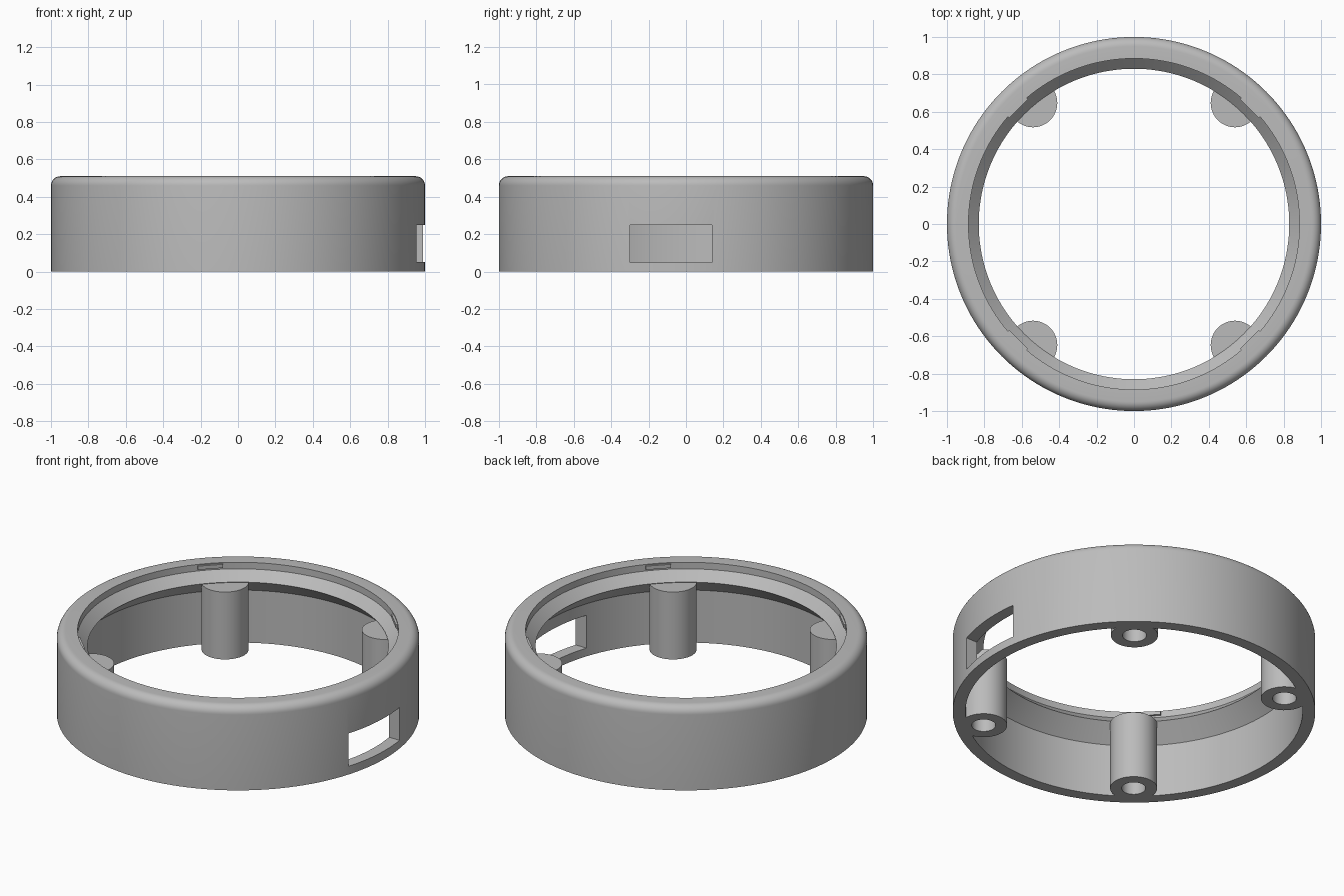
import bpy, bmesh, math
from mathutils import Matrix

if "Cube" in bpy.data.objects:
    bpy.data.objects.remove(bpy.data.objects["Cube"])

grey = bpy.data.materials.new("plain grey")
grey.use_nodes = True
colour = (0.5, 0.5, 0.5, 1)
grey.diffuse_color = colour
grey.node_tree.nodes["Principled BSDF"].inputs["Base Color"].default_value = colour


def add_object(name, bm):
    bmesh.ops.recalc_face_normals(bm, faces=bm.faces)
    mesh = bpy.data.meshes.new(name)
    bm.to_mesh(mesh)
    bm.free()
    mesh.materials.append(grey)
    obj = bpy.data.objects.new(name, mesh)
    bpy.context.collection.objects.link(obj)
    return obj


def lathe(name, profile, steps=160):
    """Spin a closed (radius, height) profile into a ring."""
    bm = bmesh.new()
    verts = [bm.verts.new((r, 0, z)) for r, z in profile]
    edges = [bm.edges.new((a, b)) for a, b in zip(verts, verts[1:] + verts[:1])]
    bmesh.ops.spin(bm, geom=verts + edges, cent=(0, 0, 0), axis=(0, 0, 1),
                   angle=math.tau, steps=steps, use_duplicate=False)
    bmesh.ops.remove_doubles(bm, verts=bm.verts, dist=1e-4)
    return add_object(name, bm)


def cylinder(name, x, y, z0, z1, radius):
    bm = bmesh.new()
    bmesh.ops.create_cone(bm, cap_ends=True, segments=48, radius1=radius, radius2=radius,
                          depth=z1 - z0, matrix=Matrix.Translation((x, y, (z0 + z1) / 2)))
    return add_object(name, bm)


def box(name, centre, size, turn=0):
    bm = bmesh.new()
    matrix = (Matrix.Rotation(turn, 4, "Z") @ Matrix.Translation(centre)
              @ Matrix.Diagonal((*size, 1)))
    bmesh.ops.create_cube(bm, size=1, matrix=matrix)
    return add_object(name, bm)


def combine(target, tool, operation):
    mod = target.modifiers.new(operation.lower(), "BOOLEAN")
    mod.operation, mod.object, mod.solver = operation, tool, "EXACT"
    bpy.context.view_layer.objects.active = target
    bpy.ops.object.modifier_apply(modifier=mod.name)
    bpy.data.objects.remove(tool)


# Ring wall: rounded top edge, recessed seat and sloping inner lip
fillet = [(0.95 + 0.05 * math.cos(a), 0.46 + 0.05 * math.sin(a))
          for a in (math.pi / 2 * i / 8 for i in range(9))]
profile = [(0.93, 0), (1, 0)] + fillet + [(0.885, 0.51), (0.885, 0.47),
                                          (0.83, 0.415), (0.93, 0.32)]
ring = lathe("ring_housing", profile)

# Four screw posts, merged into the wall and bored from below
corners = [(sx * 0.54, sy * 0.647) for sx in (-1, 1) for sy in (-1, 1)]
for x, y in corners:
    combine(ring, cylinder("post", x, y, 0, 0.41, 0.13), "UNION")
for x, y in corners:
    combine(ring, cylinder("screw_hole", x, y, -0.1, 0.32, 0.066), "DIFFERENCE")

# Small snap tabs on the seat wall, one on each diagonal
for i in range(4):
    tab = box("snap_tab", (0.882, 0, 0.493), (0.02, 0.142, 0.022),
              math.pi / 4 + i * math.pi / 2)
    combine(ring, tab, "UNION")

# Rectangular port through the left wall
combine(ring, box("port", (0.98, -0.08, 0.15), (0.3, 0.44, 0.2)), "DIFFERENCE")

bpy.ops.object.select_all(action="DESELECT")
ring.select_set(True)
bpy.context.view_layer.objects.active = ring
bpy.ops.object.shade_smooth_by_angle(angle=math.radians(30))
